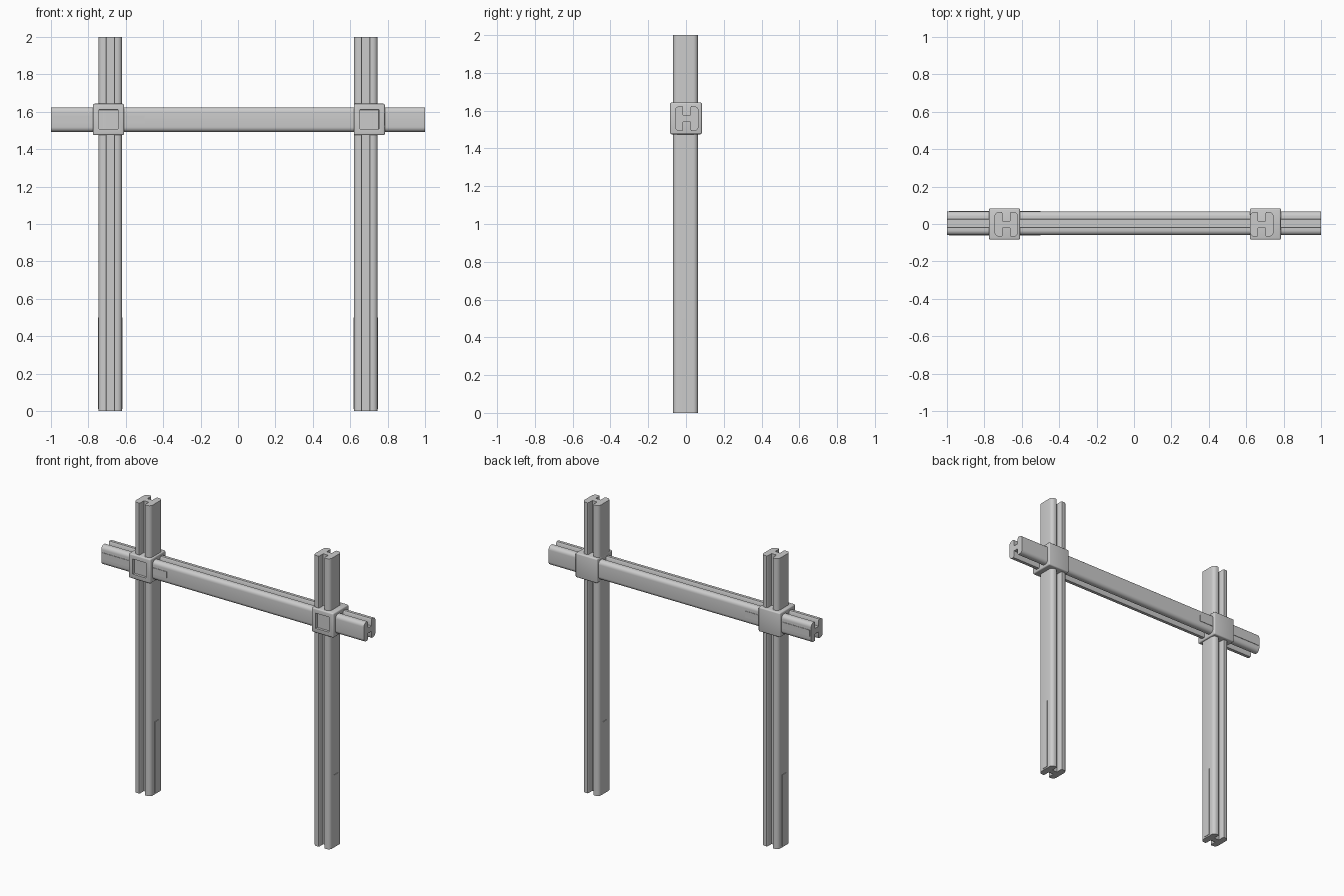
import bpy, bmesh, math
from mathutils import Matrix, Vector

if "Cube" in bpy.data.objects:
    bpy.data.objects.remove(bpy.data.objects["Cube"])

def finish(bm, name, matrix, smooth=True):
    bmesh.ops.recalc_face_normals(bm, faces=bm.faces[:])
    bm.transform(matrix)
    me = bpy.data.meshes.new(name)
    bm.to_mesh(me)
    bm.free()
    ob = bpy.data.objects.new(name, me)
    bpy.context.collection.objects.link(ob)
    if smooth:
        bpy.ops.object.select_all(action='DESELECT')
        ob.select_set(True)
        bpy.context.view_layer.objects.active = ob
        bpy.ops.object.shade_smooth_by_angle(angle=math.radians(35))
    return ob

# Quarter of the slotted rail section: slot floor, slot lip, rounded outer corner
W, H, R = 0.0635, 0.066, 0.026
quarter = [(0.019, 0.019), (0.019, H - 0.008), (0.024, H)]
quarter += [(W - R + R * math.sin(a), H - R + R * math.cos(a))
            for a in [math.pi / 2 * i / 6 for i in range(7)]]
section = (quarter + [(x, -y) for x, y in reversed(quarter)]
           + [(-x, -y) for x, y in quarter] + [(-x, y) for x, y in reversed(quarter)])

def rail(name, matrix):
    bm = bmesh.new()
    face = bm.faces.new([bm.verts.new((x, y, 0)) for x, y in section])
    top = bmesh.ops.extrude_face_region(bm, geom=[face])
    bmesh.ops.translate(bm, vec=(0, 0, 2),
                        verts=[v for v in top['geom'] if isinstance(v, bmesh.types.BMVert)])
    # extrusion drops the starting cap in some cases, so close any open end
    bmesh.ops.holes_fill(bm, edges=[e for e in bm.edges if e.is_boundary])
    finish(bm, name, matrix)
    # thin strips on both plain sides of the first quarter
    for side, label in ((-1, "a"), (1, "b")):
        strip = bmesh.new()
        bmesh.ops.create_cube(strip, size=1)
        m = Matrix.Translation((side * W, 0, 0.255)) @ Matrix.Diagonal((0.006, 0.044, 0.49, 1))
        finish(strip, name + "_strip_" + label, matrix @ m, False)

# Posts and crossbeam use the same rail
rail("left_post", Matrix.Translation((-0.683, -0.002, 0)))
rail("right_post", Matrix.Translation((0.683, -0.002, 0)))
axes = Matrix(((0, 0, 1, 0), (1, 0, 0, 0), (0, 1, 0, 0), (0, 0, 0, 1)))
rail("crossbeam", Matrix.Translation((-1, 0.004, 1.558)) @ axes)

def clamp(name, x):
    bm = bmesh.new()
    bmesh.ops.create_cube(bm, size=1)
    bm.transform(Matrix.Diagonal((0.166, 0.168, 0.168, 1)))
    bmesh.ops.bevel(bm, geom=bm.edges[:], offset=0.008, segments=3,
                    profile=0.5, affect='EDGES')
    # square recess in the front
    front = min(bm.faces, key=lambda f: f.calc_center_median().y)
    bmesh.ops.inset_region(bm, faces=[front], thickness=0.034)
    bmesh.ops.inset_region(bm, faces=[front], thickness=0.001)
    bmesh.ops.translate(bm, verts=front.verts[:], vec=Vector((0, 0.016, 0)))
    finish(bm, name, Matrix.Translation((x, 0, 1.559)))

# Corner clamps
clamp("left_clamp", -0.692)
clamp("right_clamp", 0.702)
